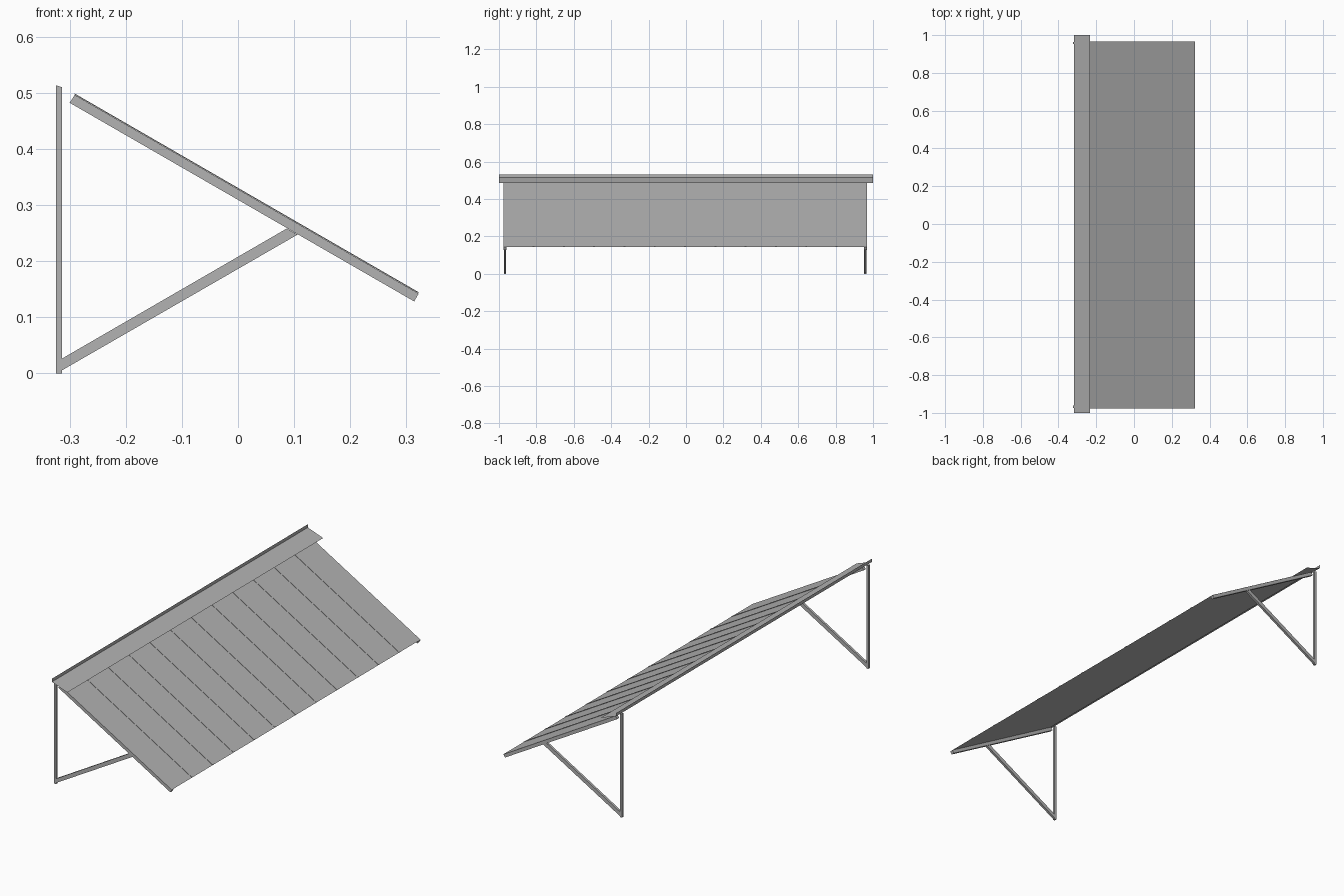
import bpy
import bmesh

old = bpy.data.objects.get("Cube")
if old:
    bpy.data.objects.remove(old, do_unlink=True)

metal = bpy.data.materials.new("grey metal")
metal.use_nodes = True
grey = (0.45, 0.45, 0.45, 1)
metal.diffuse_color = grey
metal.node_tree.nodes["Principled BSDF"].inputs["Base Color"].default_value = grey


def finish(name, bm):
    mesh = bpy.data.meshes.new(name)
    bm.to_mesh(mesh)
    bm.free()
    mesh.materials.append(metal)
    obj = bpy.data.objects.new(name, mesh)
    bpy.context.collection.objects.link(obj)
    return obj


def bar(name, profile, y0, y1):
    """Solid made by extruding an x-z outline along y."""
    bm = bmesh.new()
    face = bm.faces.new([bm.verts.new((x, y0, z)) for x, z in profile])
    moved = bmesh.ops.extrude_face_region(bm, geom=[face])["geom"]
    verts = [v for v in moved if isinstance(v, bmesh.types.BMVert)]
    bmesh.ops.translate(bm, verts=verts, vec=(0, y1 - y0, 0))
    bmesh.ops.recalc_face_normals(bm, faces=bm.faces)
    return finish(name, bm)


def sheet(name, path, y0, y1):
    """Thin folded sheet following an x-z path."""
    bm = bmesh.new()
    rows = [[bm.verts.new((x, y, z)) for y in (y0, y1)] for x, z in path]
    for a, b in zip(rows, rows[1:]):
        bm.faces.new((a[0], b[0], b[1], a[1]))
    return finish(name, bm)


# Side outlines of the frame members
post = [(-0.324, 0), (-0.314, 0), (-0.314, 0.51), (-0.324, 0.513)]
brace = [(-0.314, 0.005), (0.106, 0.247), (0.087, 0.258), (-0.314, 0.026)]
rafter = [(-0.3, 0.482), (0.314, 0.128), (0.322, 0.142), (-0.291, 0.496)]

# Front and back support frames
mid = -0.005
edge = 0.972
for label, side in (("front", -1), ("back", 1)):
    outer = mid + side * edge
    bar(label + "_rafter", rafter, outer, outer - side * 0.016)
    outer -= side * 0.003
    bar(label + "_post", post, outer, outer - side * 0.012)
    bar(label + "_brace", brace, outer, outer - side * 0.012)

# Sloping roof sheet resting on the rafters
top, low = (-0.291, 0.4965), (0.322, 0.1425)
sheet("roof_sheet", [top, low], mid - edge, mid + edge)

# Narrow seams between the twelve roof panels
panels = 12
seam_outline = [top, low, (low[0], low[1] + 0.002), (top[0], top[1] + 0.002)]
for i in range(1, panels):
    y = mid - edge + i * 2 * edge / panels
    bar(f"roof_seam_{i}", seam_outline, y - 0.005, y + 0.005)

# Bent flashing along the high edge
sheet("wall_flashing", [(-0.318, 0.53), (-0.318, 0.514), (-0.234, 0.484)], -1, 1)
